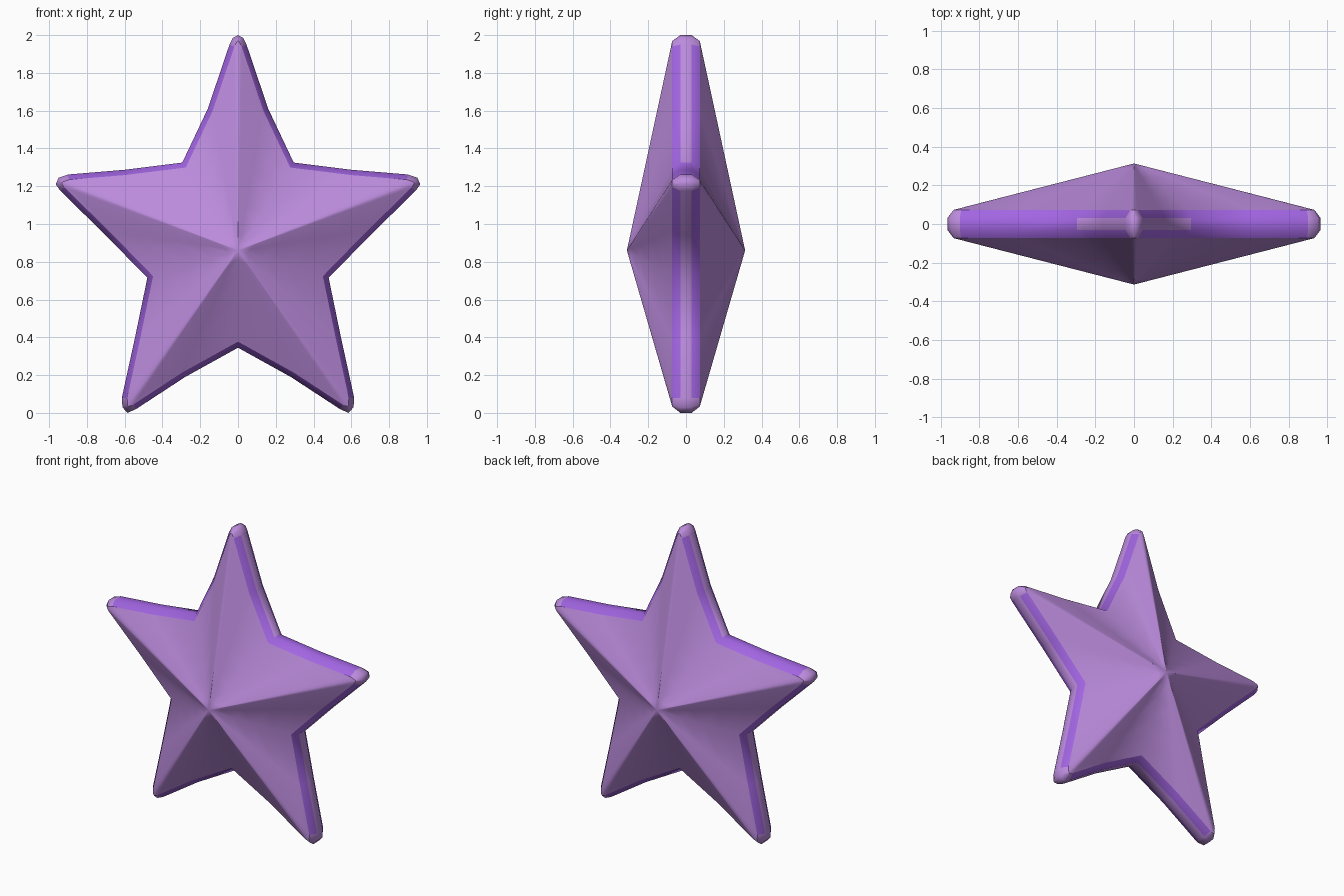
import bpy, bmesh
from mathutils import Vector

cube = bpy.data.objects.get("Cube")
if cube:
    bpy.data.objects.remove(cube, do_unlink=True)


def material(name, rgb):
    m = bpy.data.materials.new(name)
    m.use_nodes = True
    m.diffuse_color = (*rgb, 1)
    m.node_tree.nodes["Principled BSDF"].inputs["Base Color"].default_value = (*rgb, 1)
    return m


LILAC, VIOLET = 0, 1
materials = [material("lilac", (0.50, 0.26, 0.72)), material("violet rim", (0.36, 0.13, 0.76))]

# Half outline of the star, from the top tip clockwise to the bottom notch
half = [(0, 2), (0.028, 1.985), (0.045, 1.95), (0.16, 1.61), (0.295, 1.325),
        (0.6, 1.287), (0.9, 1.262), (0.95, 1.245), (0.965, 1.21), (0.94, 1.175),
        (0.7, 0.94), (0.48, 0.715), (0.545, 0.4), (0.615, 0.08), (0.612, 0.03),
        (0.585, 0), (0.54, 0.02), (0.28, 0.19), (0, 0.345)]
outline = [Vector(p) for p in half + [(-x, z) for x, z in half[-2:0:-1]]]
count = len(outline)
centre = Vector((0, 0.86))
EDGE_Y, APEX_Y = 0.073, 0.313


def inset(i, d):
    """Move an outline point inwards with a mitred corner."""
    p = outline[i]
    a = (p - outline[i - 1]).normalized()
    b = (outline[(i + 1) % count] - p).normalized()
    na, nb = Vector((a.y, -a.x)), Vector((b.y, -b.x))
    return p + (na + nb) * d / (1 + na.dot(nb))


bm = bmesh.new()


def ring(d, y, t=0):
    """One loop of the star: inset by d, then shrunk towards the centre by t."""
    pts = [inset(i, d).lerp(centre, t) for i in range(count)]
    return [bm.verts.new((p.x, y, p.y)) for p in pts]


# Rings from the front apex, over the rim, to the back apex
steps = (0.9, 0.7, 0.45, 0.2, 0.05)
sections = [(0.028, EDGE_Y + (APEX_Y - EDGE_Y) * t, t) for t in steps]
sections += [(0.028, EDGE_Y, 0), (0, 0.03, 0)]
rings = [ring(d, -y, t) for d, y, t in sections]
rings += [ring(d, y, t) for d, y, t in reversed(sections)]
middle = len(sections) - 1

for k in range(len(rings) - 1):
    for i in range(count):
        j = (i + 1) % count
        f = bm.faces.new((rings[k][i], rings[k][j], rings[k + 1][j], rings[k + 1][i]))
        along = (outline[j] - outline[i])
        on_tip = along.length < 0.08
        level = abs(along.normalized().y) < 0.3
        chamfer = abs(k - middle) == 1
        if not on_tip and (chamfer or (k == middle and level)):
            f.material_index = VIOLET

# Close the raised centres on both sides
for loop, y in ((rings[0], -APEX_Y), (rings[-1], APEX_Y)):
    apex = bm.verts.new((centre.x, y, centre.y))
    for i in range(count):
        bm.faces.new((apex, loop[i], loop[(i + 1) % count]))

bmesh.ops.recalc_face_normals(bm, faces=bm.faces)
for f in bm.faces:
    f.smooth = True

# Keep the border between each face and the rim crisp
for loop in (rings[middle - 1], rings[middle + 2]):
    for i in range(count):
        bm.edges.get((loop[i], loop[(i + 1) % count])).smooth = False

mesh = bpy.data.meshes.new("star")
bm.to_mesh(mesh)
bm.free()
for m in materials:
    mesh.materials.append(m)
star = bpy.data.objects.new("star", mesh)
bpy.context.collection.objects.link(star)
